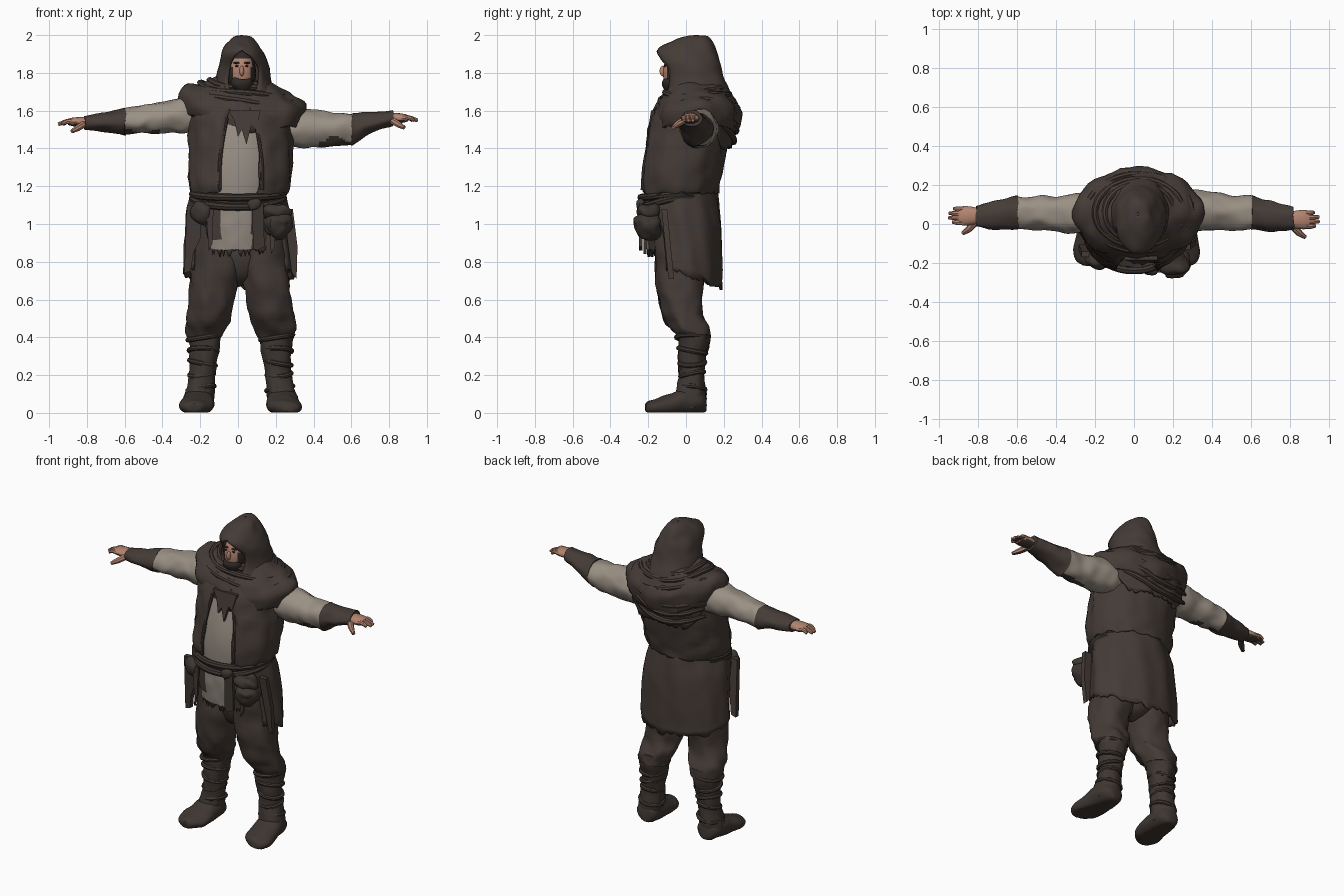
import bpy, bmesh, math, random
from mathutils import Vector, noise

if "Cube" in bpy.data.objects:
    bpy.data.objects.remove(bpy.data.objects["Cube"])

random.seed(4)
PI = math.pi


def material(name, rgb):
    m = bpy.data.materials.new(name)
    m.diffuse_color = (*rgb, 1)
    m.use_nodes = True
    m.node_tree.nodes["Principled BSDF"].inputs["Base Color"].default_value = m.diffuse_color
    return m


CLOAK = material("dark_brown_cloth", (0.059, 0.044, 0.037))
TROUSER = material("trouser_brown", (0.058, 0.043, 0.036))
LEATHER = material("dark_leather", (0.048, 0.037, 0.031))
LINEN = material("pale_linen", (0.325, 0.280, 0.232))
SHIRT = material("grey_linen", (0.30, 0.26, 0.22))
SKIN = material("skin", (0.45, 0.23, 0.16))
BEARD = material("beard_dark", (0.030, 0.022, 0.019))


def finish(ob, mats, angle=40):
    for m in mats:
        ob.data.materials.append(m)
    bpy.ops.object.select_all(action='DESELECT')
    ob.select_set(True)
    bpy.context.view_layer.objects.active = ob
    bpy.ops.object.shade_smooth_by_angle(angle=math.radians(angle))
    return ob


def from_bmesh(name, bm, mats, angle=40):
    bmesh.ops.recalc_face_normals(bm, faces=bm.faces)
    me = bpy.data.meshes.new(name)
    bm.to_mesh(me)
    bm.free()
    ob = bpy.data.objects.new(name, me)
    bpy.context.collection.objects.link(ob)
    return finish(ob, mats, angle)


def smooth_rows(rows, n):
    out = []
    for i in range(len(rows) - 1):
        p = [rows[max(i - 1, 0)], rows[i], rows[i + 1], rows[min(i + 2, len(rows) - 1)]]
        for s in range(n):
            t = s / n
            out.append([0.5 * (2*b + (c - a)*t + (2*a - 5*b + 4*c - d)*t*t + (3*b - a - 3*c + d)*t**3)
                        for a, b, c, d in zip(*p)])
    return out + [list(rows[-1])]


def loft(name, rows, mats, axis='z', seg=32, steps=3, fold=0.0, k=9, rough=0.006,
         ragged=0.0, thick=0.0, rot=0.0, warp=None, rule=None):
    """Rows are (position, centre, centre, radius, radius[, half gap angle])."""
    bm, rings = bmesh.new(), []
    gapped = len(rows[0]) > 5
    rows = smooth_rows(rows, steps)
    for i, r in enumerate(rows):
        t, a, b, ra, rb = r[:5]
        g = max(r[5], .002) if gapped else 0
        ring = []
        for j in range(seg + gapped):
            th = rot + g + (2*PI - 2*g) * j / seg
            f = 1 + fold * math.sin(k*th + 5*t) * min(1, i / 3)
            u, v = a + ra*f*math.sin(th), b - rb*f*math.cos(th)
            p = Vector({'z': (u, v, t), 'x': (t, u, v), 'y': (u, t, v)}[axis])
            p += noise.noise_vector(p * 14) * rough
            if ragged and i == len(rows) - 1:
                p.z += random.uniform(-ragged, ragged)
            if warp:
                p = warp(p)
            ring.append(bm.verts.new(p))
        rings.append(ring)
    for r0, r1 in zip(rings, rings[1:]):
        for j in range(seg):
            m = (j + 1) % len(r0)
            bm.faces.new((r0[j], r0[m], r1[m], r1[j]))
    if not thick:
        bm.faces.new(rings[0])
        bm.faces.new(rings[-1])
    bmesh.ops.remove_doubles(bm, verts=bm.verts, dist=.0012)
    if rule:
        for f in bm.faces:
            f.material_index = rule(f.calc_center_median())
    ob = from_bmesh(name, bm, mats)
    if thick:
        s = ob.modifiers.new("thickness", 'SOLIDIFY')
        s.thickness, s.offset = thick, 0
    return ob


def tube(name, pts, radius, mat, closed=False, tips=None, under=None):
    cu = bpy.data.curves.new(name, 'CURVE')
    cu.dimensions, cu.bevel_depth, cu.bevel_resolution = '3D', radius, 2
    cu.resolution_u, cu.use_fill_caps = 3, True
    sp = cu.splines.new('BEZIER')
    sp.bezier_points.add(len(pts) - 1)
    sp.use_cyclic_u = closed
    for i, (b, p) in enumerate(zip(sp.bezier_points, pts)):
        b.co, b.handle_left_type, b.handle_right_type = p, 'AUTO', 'AUTO'
        b.radius = tips[i] if tips else 1
    ob = bpy.data.objects.new(name, cu)
    bpy.context.collection.objects.link(ob)
    bpy.ops.object.select_all(action='DESELECT')
    ob.select_set(True)
    bpy.context.view_layer.objects.active = ob
    bpy.ops.object.convert(target='MESH')
    ob = finish(bpy.context.object, [mat] + ([under] if under else []))
    if under:
        for f in ob.data.polygons:
            f.material_index = int(f.normal.z < -.5)
    return ob


def loop(cx, cy, rx, ry, z, n=14):
    return [(cx + rx*math.sin(a), cy - ry*math.cos(a), z(a))
            for a in (2*PI*i/n for i in range(n))]


def blob(name, loc, size, mats, rough=0.0, rule=None):
    bm = bmesh.new()
    bmesh.ops.create_uvsphere(bm, u_segments=28, v_segments=24, radius=1)
    for v in bm.verts:
        p = Vector([l + c*s for l, c, s in zip(loc, v.co, size)])
        v.co = p + noise.noise_vector(p * 18) * rough
    if rule:
        for f in bm.faces:
            f.material_index = rule(f.calc_center_median())
    return from_bmesh(name, bm, mats)


def strip(name, outline, y, mat, thick=0.02, lean=0.0):
    """Hanging cloth: an (x, z) outline given depth, leaning with height."""
    bm = bmesh.new()
    z0 = outline[0][1]
    f = bm.faces.new([bm.verts.new((x, y + lean*(z0 - z), z)) for x, z in outline])
    r = bmesh.ops.extrude_face_region(bm, geom=[f])
    for v in r['geom']:
        if isinstance(v, bmesh.types.BMVert):
            v.co.y += thick
    return from_bmesh(name, bm, [mat])


# Head: face, nose, brow, eyes and beard inside the hood
blob("head", (0.02, -0.03, 1.80), (0.075, 0.092, 0.125), [SKIN, BEARD],
     rule=lambda c: 1 if c.z > 1.88 or c.z < 1.775 or abs(c.x - 0.02) > 0.05 else 0)
blob("nose", (0.02, -0.122, 1.81), (0.012, 0.018, 0.028), [SKIN])
blob("beard", (0.02, -0.075, 1.742), (0.06, 0.05, 0.05), [BEARD], 0.01)
for s in (-1, 1):
    blob("eye", (0.02 + s*0.026, -0.111, 1.836), (0.011, 0.006, 0.005), [BEARD])
    blob("brow", (0.02 + s*0.028, -0.109, 1.853), (0.018, 0.008, 0.005), [BEARD])

# Hood with face opening, leaning forward to a peak
loft("hood", [(1.995, .02, .055, .004, .006, 0), (1.985, .02, .045, .045, .065, 0),
              (1.955, .02, .02, .075, .113, 0), (1.92, .022, .005, .10, .148, .002),
              (1.89, .025, .01, .113, .158, .36), (1.84, .03, .028, .128, .15, .6),
              (1.78, .03, .045, .138, .152, .62), (1.72, .03, .053, .15, .167, .5),
              (1.68, .03, .055, .172, .18, .25), (1.63, .03, .055, .20, .205, .04)],
     [CLOAK], fold=.013, k=7, rough=.009, thick=.012)

# Shoulder mantle, back drape and gathered rolls
tilt = lambda p: Vector((p.x, p.y, p.z + .6*p.x**2 - .12*p.x))
loft("mantle", [(1.75, .03, .05, .14, .12), (1.70, .03, .06, .21, .16),
                (1.66, .02, .06, .275, .195), (1.61, .02, .06, .318, .222),
                (1.56, .02, .055, .328, .226), (1.50, .02, .05, .312, .214)], [CLOAK],
     seg=44, fold=.02, k=8, rough=.016, ragged=.02, thick=.014, warp=tilt)
loft("back_drape", [(1.64, .02, .06, .27, .215, PI - 1.1), (1.56, .02, .055, .29, .22, PI - 1.1),
                    (1.48, .02, .045, .285, .21, PI - 1.0), (1.41, .02, .03, .275, .205, PI - .7)],
     [CLOAK], seg=24, fold=.012, rough=.016, ragged=.015, thick=.014)
for i, (rx, ry, z, dip) in enumerate([(.175, .145, 1.735, .012), (.225, .17, 1.72, .03),
                                      (.27, .195, 1.695, .05)]):
    tube("cowl_roll", loop(.025, .06, rx, ry, lambda a: z - dip*abs(math.cos(a)) - .12*rx*math.sin(a)
                           + .008*math.sin(3*a + i)), .017, CLOAK, True)
# Hood folds hanging diagonally across the upper back
for dz, y in ((0, 0), (-.055, .0), (-.11, -.012)):
    tube("back_fold", [(-.25, .17 + y, 1.60 + dz), (-.12, .243 + y, 1.555 + dz), (.03, .265 + y, 1.55 + dz),
                       (.17, .24 + y, 1.60 + dz), (.27, .17 + y, 1.65 + dz)], .018, CLOAK, tips=[.6, 1, 1, 1, .6])
strip("cowl_tail", [(-.05, 1.60), (.12, 1.60), (.095, 1.50), (.07, 1.52), (.045, 1.42),
                    (.02, 1.50), (.0, 1.46), (-.02, 1.55)], -.185, CLOAK, lean=-.16)

# Shirt body and open vest
loft("shirt", [(1.70, .02, .05, .15, .13), (1.60, 0, .04, .235, .185), (1.40, 0, 0, .25, .205),
               (1.25, 0, -.025, .245, .20), (1.14, 0, -.035, .23, .185)], [SHIRT])
loft("vest", [(1.66, .01, .045, .22, .165, .1), (1.60, .01, .035, .265, .205, .2),
              (1.50, .012, .012, .266, .215, .32), (1.40, .014, -.004, .267, .215, .38),
              (1.28, .012, -.025, .267, .212, .41), (1.20, .008, -.037, .262, .205, .41),
              (1.165, .005, -.037, .25, .198, .4)], [CLOAK], seg=44, fold=.014, k=13,
     rough=.014, ragged=.01, thick=.016)
for s in (-1, 1):
    tube("vest_edge", [(.015 + s*x, y, z) for x, y, z in
                       [(.075, -.175, 1.56), (.10, -.2, 1.42), (.112, -.222, 1.3), (.112, -.23, 1.18)]],
         .01, CLOAK)

# Belt and hanging ends
for z0, dip in ((1.16, .02), (1.14, .05)):
    tube("belt", loop(0, -.048, .24, .19, lambda a: z0 - dip*max(0, math.cos(a))), .02, LEATHER, True)
blob("belt_knot", (.09, -.24, 1.105), (.04, .025, .03), [LEATHER], .01)
strip("belt_end", [(.075, 1.11), (.135, 1.11), (.14, .88), (.10, .86), (.08, .87)], -.25, LEATHER)

# Skirt, split wide in front, and the short tunic front
loft("skirt", [(1.18, 0, -.035, .235, .19, .62), (1.05, 0, -.018, .265, .195, .75),
               (.90, .005, 0, .278, .185, .93), (.73, .005, 0, .288, .185, 1.0)], [CLOAK],
     seg=44, steps=4, fold=.018, k=10, ragged=.015, thick=.014,
     warp=lambda p: p - Vector((0, 0, max(0, 1.17 - p.z) * .75 * p.y)))
loft("tunic_front", [(1.13, 0, -.03, .23, .19, PI - .8), (1.0, 0, -.02, .235, .195, PI - .8),
                     (.85, 0, -.01, .225, .19, PI - .7)], [CLOAK, SHIRT], seg=32, steps=6,
     rot=PI, ragged=.025, thick=.012,
     rule=lambda c: 1 if (-.09 < c.x < .07 and .87 < c.z < 1.09) or
     (-.14 < c.x < -.08 and .86 < c.z < .93) else 0)

# Pouches and side cloths
blob("large_pouch", (.215, -.20, 1.0), (.075, .075, .085), [LEATHER], .02)
blob("pouch_flap", (.20, -.20, 1.065), (.085, .065, .04), [LEATHER], .015)
blob("small_pouch", (-.19, -.18, 1.06), (.055, .055, .06), [LEATHER], .015)
strip("left_cloth", [(-.27, 1.10), (-.19, 1.10), (-.20, .92), (-.235, .85), (-.25, .75), (-.285, .74)],
      -.17, CLOAK, .03, .1)
strip("right_cloth", [(.24, 1.08), (.29, 1.08), (.315, .88), (.31, .71), (.285, .74), (.27, .85)],
      -.13, CLOAK, .03, .1)
for x, z in ((-.17, .86), (.16, .84)):
    strip("torn_strip", [(x, 1.08), (x + .04, 1.08), (x + .035, z + .04), (x + .015, z)], -.225, CLOAK, .015)

# Legs, boots and shin wraps
for s in (1, -1):
    mx = lambda x: s*x + (.0125 - s*.0125)

    def leg_rows(rows):
        return [(t, mx(c), *r) for t, c, *r in rows]
    loft("trouser_leg", leg_rows([(1.08, .115, -.03, .11, .14), (.88, .135, -.02, .128, .148),
                                  (.72, .148, -.03, .128, .132), (.58, .168, -.032, .115, .112),
                                  (.47, .188, .01, .115, .108), (.40, .197, .04, .09, .085)]),
         [TROUSER], fold=.022, k=5, rough=.018, steps=4)
    loft("boot_shaft", leg_rows([(.45, .19, .035, .098, .088), (.38, .20, .042, .085, .082),
                                 (.30, .205, .032, .076, .072), (.20, .215, .03, .07, .066),
                                 (.10, .227, .025, .078, .082), (.03, .23, .02, .074, .08)]),
         [LEATHER], fold=.015, rough=.012)
    for i, (z, r) in enumerate([(.40, .086), (.33, .075), (.265, .069), (.205, .064), (.13, .07)]):
        tube("shin_wrap", loop(mx(.205 + .004*i), .033, r, r*.97,
                               lambda a: z + .014*math.sin(a + i*1.7)), .013, TROUSER, True)
    loft("foot", [(y, mx(c), *r) for y, c, *r in
                  [(.108, .226, .045, .03, .035), (.08, .228, .055, .068, .06), (0, .232, .06, .083, .075),
                   (-.08, .24, .045, .09, .06), (-.15, .25, .032, .09, .045),
                   (-.195, .258, .03, .065, .034), (-.212, .26, .03, .028, .018)]],
         [LEATHER], axis='y', rough=.008, warp=lambda p: Vector((p.x, p.y, max(p.z, .003))))
blob("trouser_seat", (.01, -.005, .84), (.16, .135, .17), [TROUSER], .01)

# Sleeves, forearm wraps and hands: sleeve rows, wrap rows, palm centre, stain height
ARMS = {
    -1: ([(.20, .06, 1.58, .10, .09), (.30, .055, 1.572, .10, .092), (.45, .055, 1.56, .09, .08),
          (.60, .06, 1.545, .08, .066)],
         [(.595, .06, 1.542, .085, .072), (.70, .045, 1.54, .075, .05), (.81, .04, 1.537, .058, .036)],
         .042, 1.54, 1.492),
    1: ([(.22, .07, 1.515, .10, .10), (.35, .07, 1.505, .10, .10), (.50, .06, 1.50, .09, .09),
         (.61, .055, 1.505, .085, .082)],
        [(.605, .055, 1.505, .088, .088), (.64, .05, 1.515, .082, .076), (.72, .038, 1.54, .075, .052),
         (.82, .03, 1.56, .06, .038)], .022, 1.56, 1.45)}
for s, (sleeve, wrap, hy, hz, stain) in ARMS.items():
    flip = lambda rows: [(s*r[0], *r[1:]) for r in rows]
    loft("sleeve", flip(sleeve), [LINEN, CLOAK], axis='x', steps=8, rough=.012,
         rule=lambda c: 1 if abs(c.x) > .42 and c.y < .07 and c.z < stain + .012*math.sin(40*c.x)
         else 0)
    loft("forearm_wrap", flip(wrap), [CLOAK], axis='x', steps=5, fold=.02, k=6, rough=.01)
    # Hands are covered on the palm side
    loft("palm", flip([(.78, hy, hz, .034, .026), (.82, hy, hz, .045, .028), (.87, hy, hz, .05, .024),
                       (.90, hy, hz, .044, .016)]), [SKIN, CLOAK], axis='x', seg=16, rough=.002,
         rule=lambda c: int(c.z < hz - .012))
    for i, end in enumerate((.932, .952, .95, .925)):
        y = hy - .034 + .023*i
        tube("finger", [(s*.865, y, hz), (s*.905, y, hz + .002), (s*end, y + .002, hz - .012)],
             .0135, SKIN, tips=[1, 1, .65], under=CLOAK)
    tube("thumb", [(s*.81, hy - .025, hz - .008), (s*.845, hy - .065, hz - .03),
                   (s*.88, hy - .09, hz - .05)], .018, SKIN, tips=[1.1, 1, .6], under=CLOAK)
